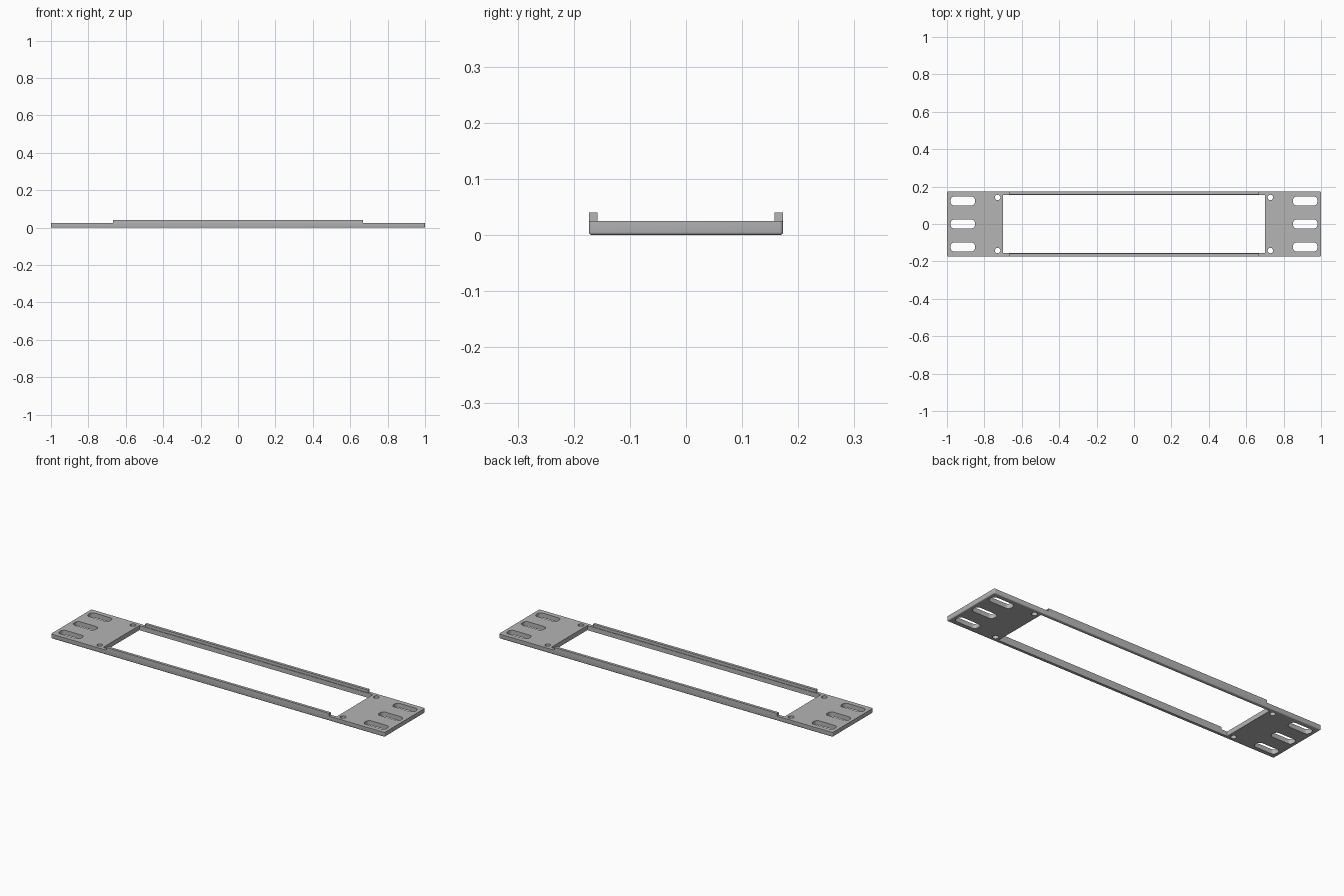
import bpy, bmesh
from mathutils import Matrix, Vector

cube = bpy.data.objects.get("Cube")
if cube:
    bpy.data.objects.remove(cube, do_unlink=True)

LENGTH, WIDTH, THICK = 2.0, 0.346, 0.025
TOP = 0.04

steel = bpy.data.materials.new("grey metal")
steel.use_nodes = True
grey = (0.46, 0.46, 0.46, 1)
steel.diffuse_color = grey
steel.node_tree.nodes["Principled BSDF"].inputs["Base Color"].default_value = grey


def box(bm, center, size, radius=0):
    """Add a box, optionally with rounded vertical corners."""
    m = Matrix.Translation(center) @ Matrix.Diagonal((*size, 1))
    verts = bmesh.ops.create_cube(bm, size=1, matrix=m)["verts"]
    if radius:
        edges = {e for v in verts for e in v.link_edges
                 if abs(e.verts[0].co.z - e.verts[1].co.z) > 1e-5}
        bmesh.ops.bevel(bm, geom=list(edges), offset=radius, segments=6,
                        profile=0.5, affect="EDGES")


def finish(name, bm):
    bmesh.ops.recalc_face_normals(bm, faces=bm.faces)
    mesh = bpy.data.meshes.new(name)
    bm.to_mesh(mesh)
    bm.free()
    mesh.materials.append(steel)
    obj = bpy.data.objects.new(name, mesh)
    bpy.context.collection.objects.link(obj)
    return obj


# Flat plate with rounded corners and a rounded lower edge
bm = bmesh.new()
box(bm, (0, 0, THICK / 2), (LENGTH, WIDTH, THICK), 0.006)
rim = [e for e in bm.edges if all(v.co.z < 0.001 for v in e.verts)]
bmesh.ops.bevel(bm, geom=rim, offset=0.005, segments=3, profile=0.5, affect="EDGES")
plate = finish("mounting_plate", bm)

# Cutter: window, adjustment slots and screw holes
bm = bmesh.new()
box(bm, (0, 0, 0), (1.4, 0.31, 0.2))
for side in (-1, 1):
    for y in (-0.123, 0, 0.123):
        box(bm, (side * 0.915, y, 0), (0.13, 0.048, 0.2), 0.019)
    for y in (-0.142, 0.142):
        bmesh.ops.create_cone(bm, cap_ends=True, segments=24, radius1=0.0145,
                              radius2=0.0145, depth=0.2,
                              matrix=Matrix.Translation(Vector((side * 0.729, y, 0))))
cutter = finish("opening_cutter", bm)
cutter.hide_render = True

mod = plate.modifiers.new("openings", "BOOLEAN")
mod.operation = "DIFFERENCE"
mod.solver = "EXACT"
mod.object = cutter
bpy.ops.object.select_all(action="DESELECT")
plate.select_set(True)
bpy.context.view_layer.objects.active = plate
bpy.ops.object.modifier_apply(modifier=mod.name)
bpy.data.objects.remove(cutter, do_unlink=True)
bpy.ops.object.shade_smooth_by_angle(angle=0.6)

# Raised lips along both long rails
for name, side in (("front_lip", -1), ("back_lip", 1)):
    bm = bmesh.new()
    box(bm, (0, side * 0.1655, (THICK + TOP) / 2), (1.336, 0.015, TOP - THICK))
    finish(name, bm)
